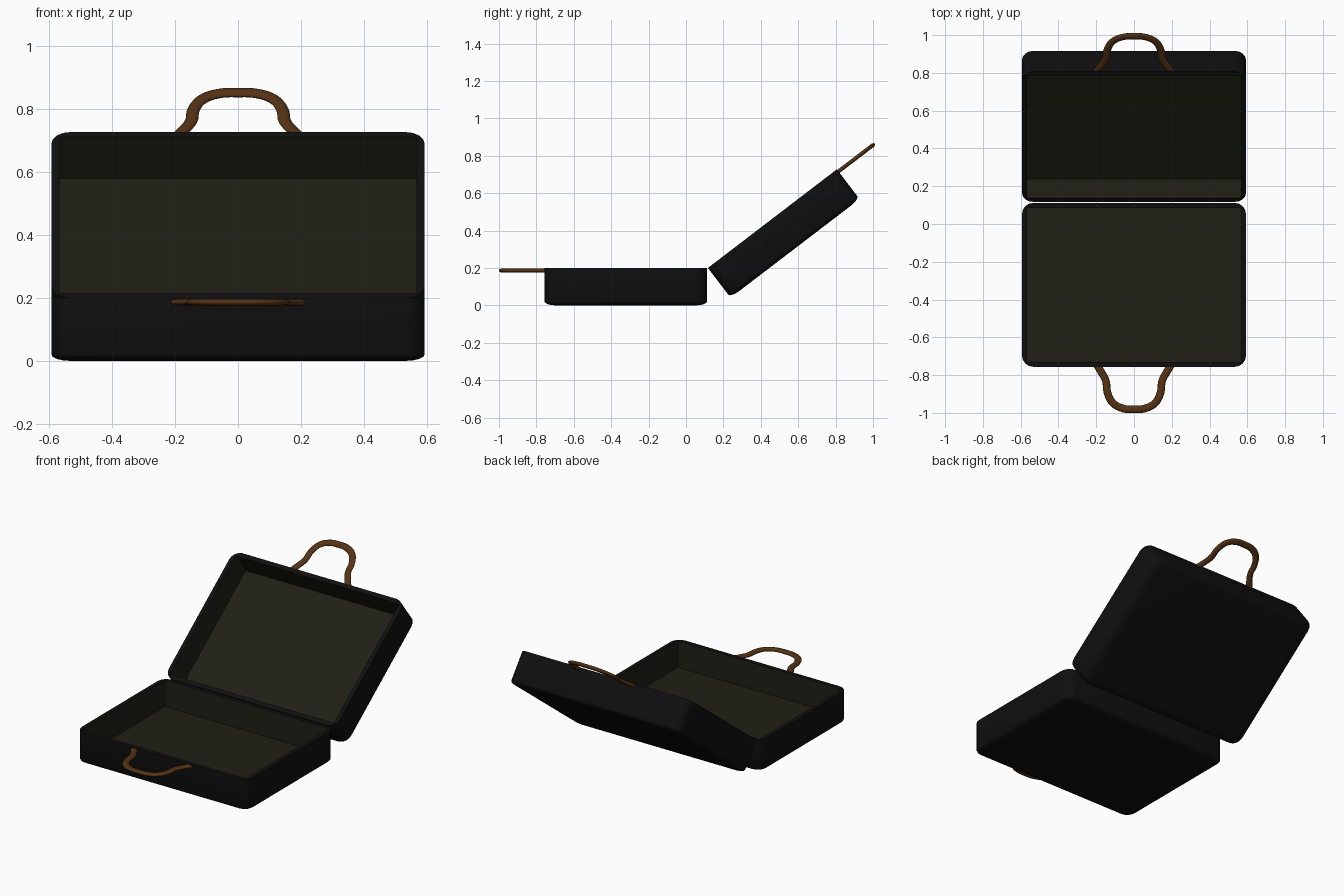
import bpy, bmesh, math
from mathutils import Matrix, Vector

if "Cube" in bpy.data.objects:
    bpy.data.objects.remove(bpy.data.objects["Cube"])

W, L, D = 1.186, 0.868, 0.20      # outer width, length and depth of one half
WALL, INNER_D = 0.026, 0.166      # wall thickness and lining depth
ROUND, SQUASH = 0.06, 3.0         # corner radius, flattened on the base edges


def material(name, rgb):
    m = bpy.data.materials.new(name)
    m.diffuse_color = (*rgb, 1)
    m.use_nodes = True
    m.node_tree.nodes["Principled BSDF"].inputs["Base Color"].default_value = m.diffuse_color
    return m


black = material("black_leather", (0.005, 0.005, 0.005))
olive = material("olive_lining", (0.014, 0.014, 0.008))
brown = material("brown_leather", (0.09, 0.032, 0.007))


def half_shell(name, matrix):
    """Open tray: rim on z=0, hinge edge on y=0, extending to y=-L."""
    bm = bmesh.new()
    # rounded outer box, flattened vertically and cut open at the rim
    bmesh.ops.create_cube(bm, size=1)
    bmesh.ops.scale(bm, vec=(W, L, 2 * D * SQUASH), verts=bm.verts)
    bmesh.ops.bevel(bm, geom=bm.edges[:], offset=ROUND, segments=4,
                    profile=0.5, affect='EDGES')
    bmesh.ops.scale(bm, vec=(1, 1, 1 / SQUASH), verts=bm.verts)
    bmesh.ops.bisect_plane(bm, geom=bm.verts[:] + bm.edges[:] + bm.faces[:],
                           plane_co=(0, 0, 0), plane_no=(0, 0, 1), clear_outer=True)
    # square-cornered lining
    hx, hy = W / 2 - WALL, L / 2 - WALL
    plan = [(-hx, -hy), (hx, -hy), (hx, hy), (-hx, hy)]
    top = [bm.verts.new((x, y, 0)) for x, y in plan]
    low = [bm.verts.new((x, y, -INNER_D)) for x, y in plan]
    lining = [bm.faces.new(low)]
    for i in range(4):
        j = (i + 1) % 4
        lining.append(bm.faces.new((top[i], top[j], low[j], low[i])))
    for f in lining:
        f.material_index = 1
    # rim between shell and lining
    bm.edges.ensure_lookup_table()
    border = [e for e in bm.edges if e.is_boundary]
    bmesh.ops.triangle_fill(bm, use_beauty=True, use_dissolve=False, edges=border,
                            normal=Vector((0, 0, 1)))
    bmesh.ops.recalc_face_normals(bm, faces=bm.faces[:])
    bmesh.ops.translate(bm, vec=(0, -L / 2, 0), verts=bm.verts)
    mesh = bpy.data.meshes.new(name)
    bm.to_mesh(mesh)
    bm.free()
    mesh.materials.append(black)
    mesh.materials.append(olive)
    ob = bpy.data.objects.new(name, mesh)
    bpy.context.collection.objects.link(ob)
    ob.matrix_world = matrix
    bpy.ops.object.select_all(action='DESELECT')
    ob.select_set(True)
    bpy.context.view_layer.objects.active = ob
    bpy.ops.object.shade_smooth_by_angle(angle=math.radians(40))


def handle(name, matrix):
    """Flattened strap handle with flared feet on the outer edge of a half."""
    side = [(0.20, -0.015), (0.172, 0.03), (0.149, 0.075), (0.141, 0.135),
            (0.113, 0.19), (0.06, 0.22)]
    path = [(-x, d) for x, d in side] + [(0, 0.225)] + side[::-1]
    cu = bpy.data.curves.new(name, 'CURVE')
    cu.dimensions = '3D'
    cu.bevel_depth = 0.02
    cu.bevel_resolution = 3
    cu.resolution_u = 5
    cu.use_fill_caps = True
    sp = cu.splines.new('BEZIER')
    sp.bezier_points.add(len(path) - 1)
    for p, (x, d) in zip(sp.bezier_points, path):
        p.co = (x, -L - d, 0)
        p.handle_left_type = p.handle_right_type = 'AUTO'
    cu.materials.append(brown)
    ob = bpy.data.objects.new(name, cu)
    bpy.context.collection.objects.link(ob)
    ob.matrix_world = (matrix @ Matrix.Translation((0, 0, -0.014))
                       @ Matrix.Diagonal((1, 1, 0.55, 1)))


# base lies flat, lid is the same half turned round and tilted open at the hinge
base = Matrix.Translation((0, 0.112, D))
lid = (Matrix.Translation((0, 0.117, D)) @ Matrix.Rotation(math.radians(37.4), 4, 'X')
       @ Matrix.Rotation(math.pi, 4, 'Z'))
for part, m in (("base", base), ("lid", lid)):
    half_shell(part + "_shell", m)
    handle(part + "_handle", m)
